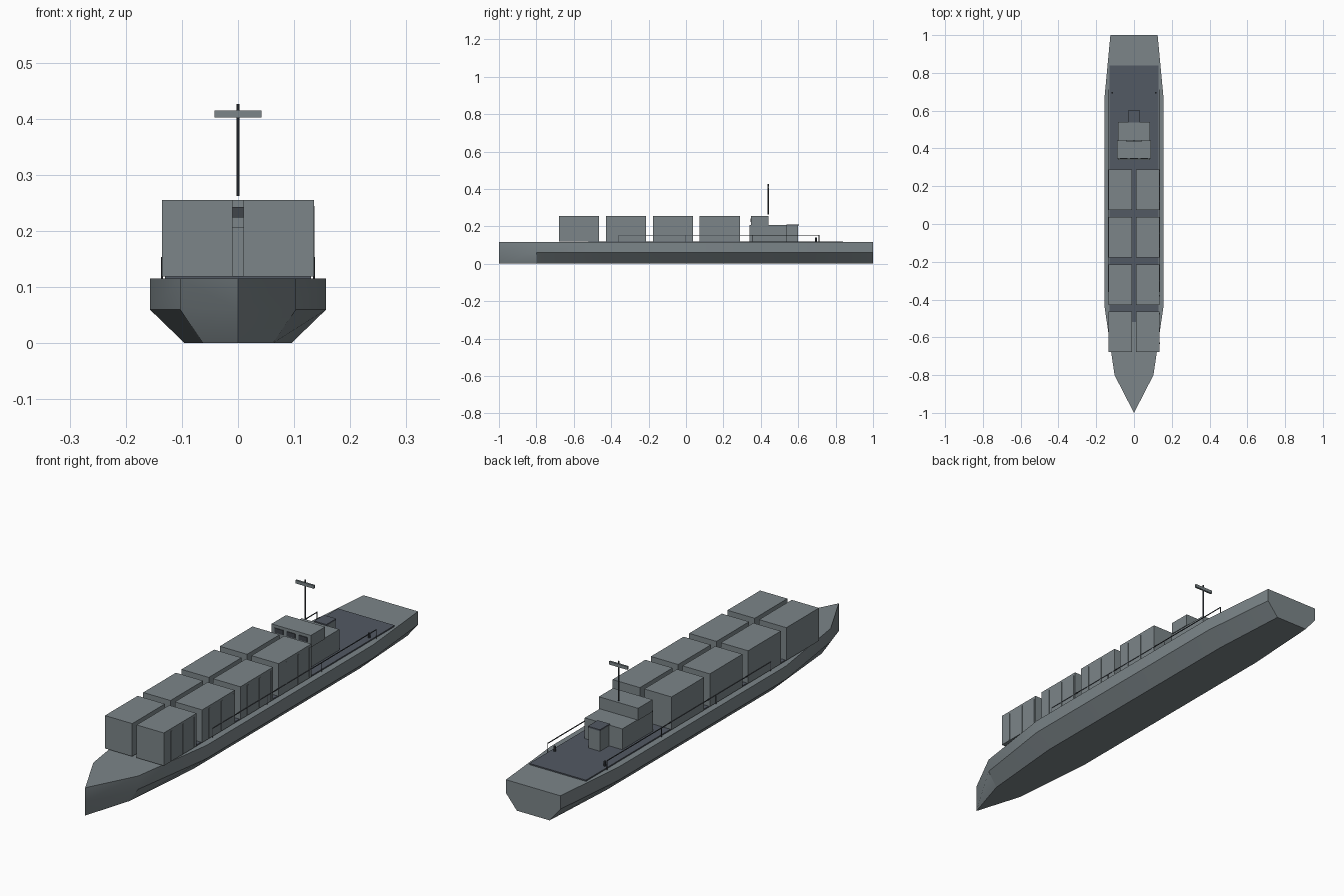
import bpy, bmesh, math

if "Cube" in bpy.data.objects:
    bpy.data.objects.remove(bpy.data.objects["Cube"])


def material(name, rgb):
    m = bpy.data.materials.new(name)
    m.use_nodes = True
    m.diffuse_color = (*rgb, 1)
    m.node_tree.nodes["Principled BSDF"].inputs["Base Color"].default_value = (*rgb, 1)
    return m


GREY = material("steel grey", (0.20, 0.235, 0.25))
DECK = material("deck slate", (0.085, 0.1, 0.125))
DARK = material("dark fittings", (0.05, 0.058, 0.068))


def finish(name, bm, mat):
    bmesh.ops.recalc_face_normals(bm, faces=bm.faces)
    mesh = bpy.data.meshes.new(name)
    bm.to_mesh(mesh)
    bm.free()
    mesh.materials.append(mat)
    ob = bpy.data.objects.new(name, mesh)
    bpy.context.collection.objects.link(ob)
    return ob


def box(name, x, y, z, mat):
    """Box from (low, high) pairs on each axis."""
    bm = bmesh.new()
    bmesh.ops.create_cube(bm, size=1)
    for v in bm.verts:
        v.co = [lo + (c + 0.5) * (hi - lo) for c, (lo, hi) in zip(v.co, (x, y, z))]
    return finish(name, bm, mat)


def rod(name, x, y, z, radius, mat):
    """Upright cylinder between two heights."""
    bm = bmesh.new()
    bmesh.ops.create_cone(bm, cap_ends=True, segments=8, radius1=radius, radius2=radius, depth=z[1] - z[0])
    bmesh.ops.translate(bm, verts=bm.verts, vec=(x, y, sum(z) / 2))
    return finish(name, bm, mat)


# Hull: lofted from stations (y, half beam, half bottom)
CHINE, TOP = 0.06, 0.115
stations = [(-0.8, 0.103, 0.062), (-0.43, 0.157, 0.095), (0.66, 0.157, 0.095), (1, 0.125, 0.075)]
bm = bmesh.new()
rings = []
for y, w, b in stations:
    profile = [(-w, TOP), (-w, CHINE), (-b, 0), (b, 0), (w, CHINE), (w, TOP)]
    rings.append([bm.verts.new((x, y, z)) for x, z in profile])
for r, s in zip(rings, rings[1:]):
    for i in range(6):
        j = (i + 1) % 6
        bm.faces.new((r[i], r[j], s[j], s[i]))
bm.faces.new(rings[-1])
# Bow closes on an upright stem
stem = [bm.verts.new((0, -1, z)) for z in (TOP, CHINE, 0)]
first = rings[0]
for side in (first[:3], first[:2:-1]):
    for i in range(2):
        bm.faces.new((side[i], side[i + 1], stem[i + 1], stem[i]))
bm.faces.new((first[0], first[5], stem[0]))
bm.faces.new((first[2], first[3], stem[2]))
hull = finish("hull", bm, GREY)
bpy.context.view_layer.objects.active = hull
hull.select_set(True)
bpy.ops.object.shade_smooth_by_angle(angle=math.radians(25))

# Deck plate
box("deck", (-0.13, 0.13), (-0.52, 0.84), (0.113, 0.12), DECK)

# Cargo boxes in two rows, with side ribs on the left row
for k in range(4):
    y = -0.571 + 0.2505 * k
    for side in (-1, 1):
        x = sorted((side * 0.01, side * 0.135))
        box("cargo_box", x, (y - 0.107, y + 0.107), (0.119, 0.255), GREY)
    for off in (-0.06, 0.02, 0.095):
        box("cargo_rib", (0.134, 0.1365), (y + off - 0.004, y + off + 0.004), (0.122, 0.245), GREY)

# Superstructure
box("deckhouse", (-0.086, 0.086), (0.34, 0.54), (0.119, 0.206), GREY)
box("bridge", (-0.09, 0.09), (0.348, 0.442), (0.205, 0.255), GREY)
for x in (-0.055, 0, 0.055):
    box("bridge_window", (x - 0.02, x + 0.02), (0.345, 0.35), (0.224, 0.243), DARK)
box("funnel", (-0.026, 0.026), (0.54, 0.6), (0.119, 0.206), GREY)
box("funnel_cap", (-0.028, 0.028), (0.538, 0.603), (0.205, 0.211), DECK)

# Mast with radar bar
rod("mast", 0, 0.44, (0.262, 0.426), 0.003, DARK)
box("radar_bar", (-0.042, 0.042), (0.436, 0.444), (0.402, 0.415), GREY)

# Side rails and bollards
for side in (-1, 1):
    x = side * 0.1355
    box("rail", (x - 0.0015, x + 0.0015), (-0.36, 0.712), (0.151, 0.154), DARK)
    for k in range(4):
        rod("rail_post", x, -0.36 + 0.357 * k, (0.115, 0.153), 0.0015, DARK)
    rod("bollard", side * 0.115, 0.695, (0.119, 0.14), 0.005, DARK)
